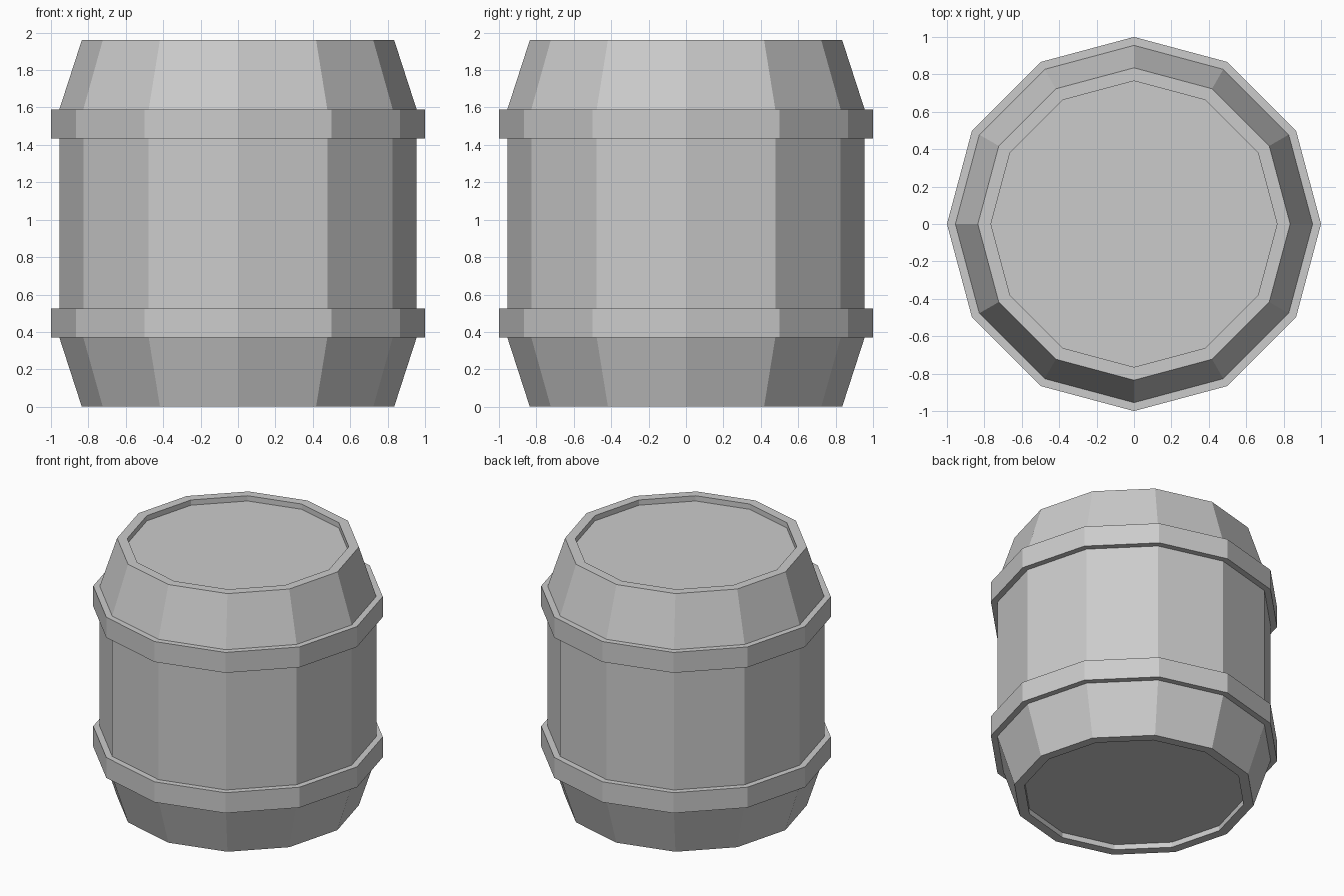
import bpy, bmesh
from math import cos, sin, pi

if "Cube" in bpy.data.objects:
    bpy.data.objects.remove(bpy.data.objects["Cube"])

SIDES = 12


def lathe(name, profile, closed=False):
    """Revolve (radius, z) points into a flat-sided solid; open profiles get end caps."""
    bm = bmesh.new()
    rings = [[bm.verts.new((r * cos(2 * pi * i / SIDES), r * sin(2 * pi * i / SIDES), z))
              for i in range(SIDES)] for r, z in profile]
    pairs = list(zip(rings, rings[1:]))
    if closed:
        pairs.append((rings[-1], rings[0]))
    else:
        bm.faces.new(rings[0][::-1])
        bm.faces.new(rings[-1])
    for a, b in pairs:
        for i in range(SIDES):
            j = (i + 1) % SIDES
            bm.faces.new((a[i], a[j], b[j], b[i]))
    bmesh.ops.recalc_face_normals(bm, faces=bm.faces)
    mesh = bpy.data.meshes.new(name)
    bm.to_mesh(mesh)
    bm.free()
    obj = bpy.data.objects.new(name, mesh)
    bpy.context.collection.objects.link(obj)
    return obj


# Barrel body with recessed heads at both ends
height = 1.96
half = [(0.765, 0.04), (0.765, 0), (0.835, 0), (0.955, 0.37)]
lathe("barrel_body", half + [(r, height - z) for r, z in reversed(half)])

# Two hoops around the shoulders
for name, z0, z1 in (("lower_hoop", 0.37, 0.525), ("upper_hoop", 1.435, 1.59)):
    lathe(name, [(0.95, z0), (1.0, z0), (1.0, z1), (0.95, z1)], closed=True)
